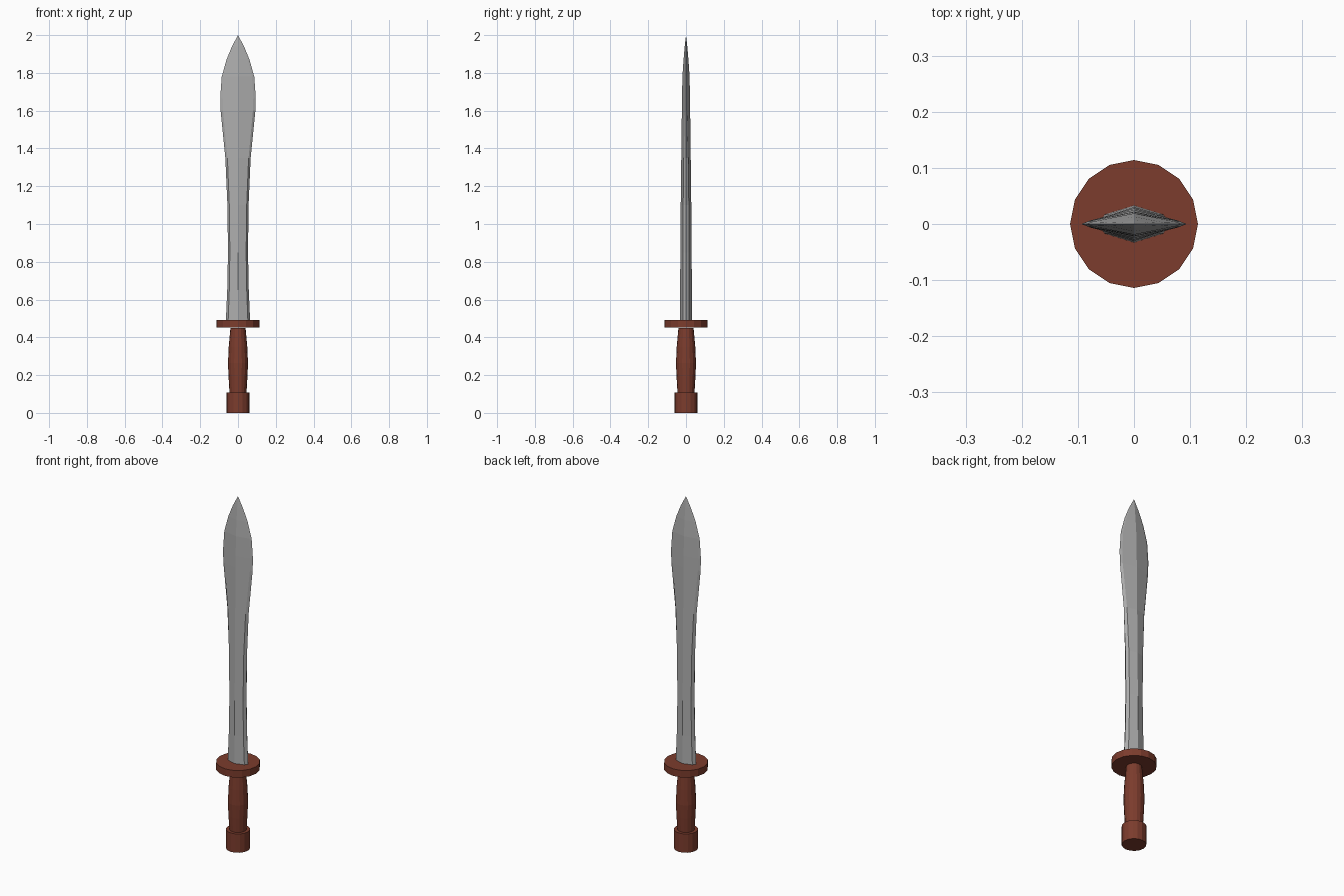
import bpy, bmesh, math

if "Cube" in bpy.data.objects:
    bpy.data.objects.remove(bpy.data.objects["Cube"])


def material(name, rgb):
    m = bpy.data.materials.new(name)
    m.diffuse_color = (*rgb, 1)
    m.use_nodes = True
    m.node_tree.nodes["Principled BSDF"].inputs["Base Color"].default_value = m.diffuse_color
    return m


steel = material("steel grey", (0.42, 0.42, 0.42))
brown = material("red brown", (0.20, 0.045, 0.026))


def loft(name, rings, mat, tip=None):
    """Skin a stack of equal-length rings, with capped ends or a pointed tip."""
    bm = bmesh.new()
    vs = [[bm.verts.new(p) for p in ring] for ring in rings]
    n = len(vs[0])
    for a, b in zip(vs, vs[1:]):
        for i in range(n):
            j = (i + 1) % n
            bm.faces.new((a[i], a[j], b[j], b[i]))
    bm.faces.new(vs[0][::-1])
    if tip:
        t = bm.verts.new(tip)
        for i in range(n):
            bm.faces.new((vs[-1][i], vs[-1][(i + 1) % n], t))
    else:
        bm.faces.new(vs[-1])
    bmesh.ops.recalc_face_normals(bm, faces=bm.faces)
    me = bpy.data.meshes.new(name)
    bm.to_mesh(me)
    bm.free()
    me.materials.append(mat)
    ob = bpy.data.objects.new(name, me)
    bpy.context.collection.objects.link(ob)
    return ob


def turned(name, profile, mat, sides=16):
    rings = [[(r * math.cos(2 * math.pi * i / sides),
               r * math.sin(2 * math.pi * i / sides), z) for i in range(sides)]
             for r, z in profile]
    return loft(name, rings, mat)


# Handle parts
turned("pommel", [(0.062, 0), (0.062, 0.107)], brown)
turned("grip", [(0.045, 0.107), (0.050, 0.19), (0.053, 0.265),
                (0.049, 0.35), (0.040, 0.45)], brown)
turned("guard", [(0.114, 0.452), (0.114, 0.492)], brown)


# Blade: ridged section with bevelled edges
def section(z, w, d, bevel, t):
    b = w - bevel
    return [(w, 0, z), (b, t, z), (0, d, z), (-b, t, z),
            (-w, 0, z), (-b, -t, z), (0, -d, z), (b, -t, z)]


stations = [  # height, half width, half depth, bevel width, bevel half depth
    (0.49, 0.064, 0.033, 0.012, 0.017),
    (0.65, 0.057, 0.031, 0.011, 0.017),
    (0.85, 0.053, 0.030, 0.010, 0.016),
    (1.10, 0.056, 0.028, 0.010, 0.015),
    (1.35, 0.067, 0.025, 0.011, 0.012),
    (1.60, 0.092, 0.022, 0.013, 0.006),
    (1.67, 0.094, 0.021, 0.013, 0.005),
    (1.78, 0.086, 0.019, 0.012, 0.004),
    (1.87, 0.061, 0.013, 0.010, 0.003),
    (1.94, 0.032, 0.007, 0.006, 0.002),
]
loft("blade", [section(*s) for s in stations], steel, tip=(0, 0, 2.0))
